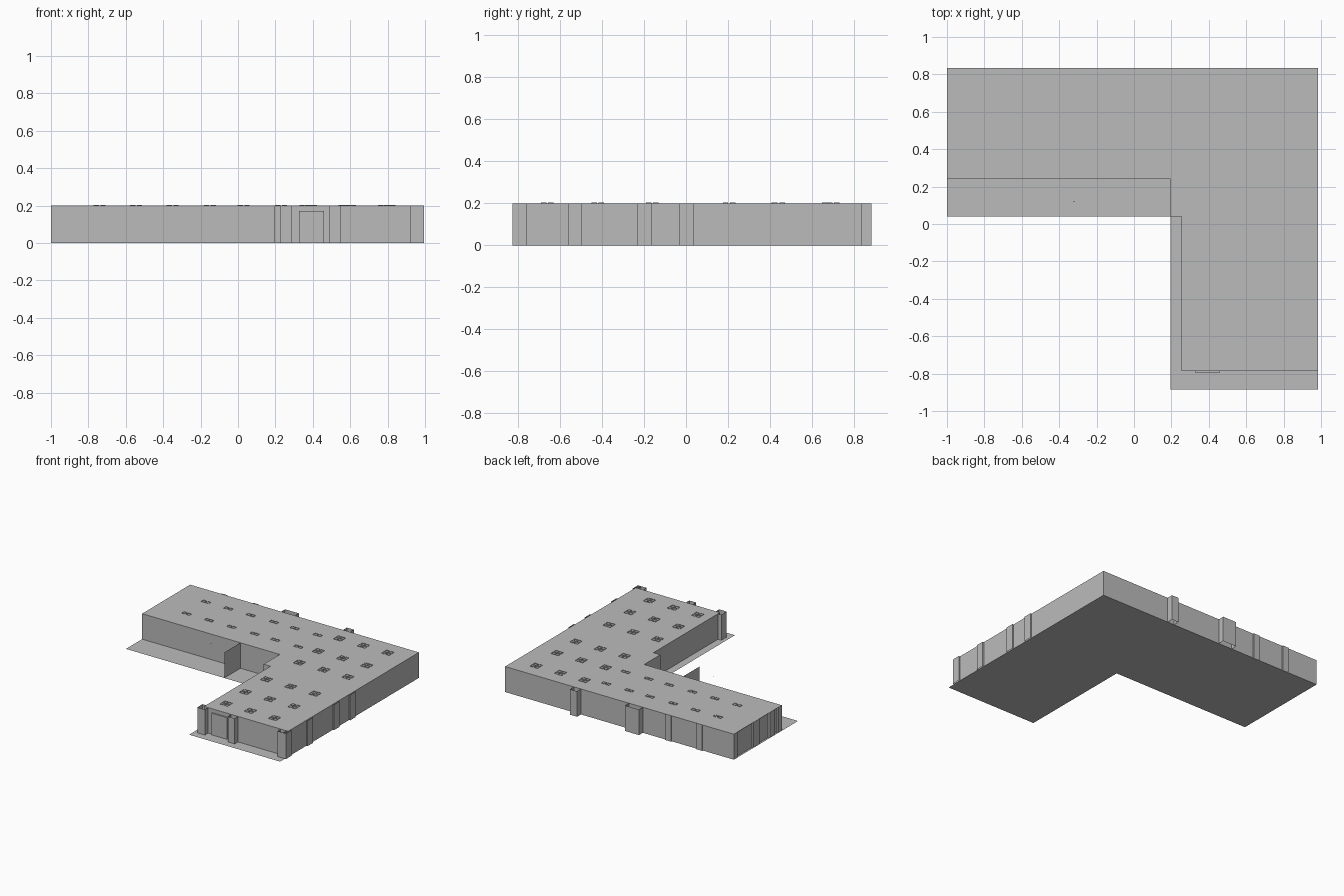
import bpy
import bmesh

cube = bpy.data.objects.get("Cube")
if cube:
    bpy.data.objects.remove(cube, do_unlink=True)

H = 0.20  # storey height

grey = bpy.data.materials.new("plain grey")
grey.use_nodes = True
COLOUR = (0.5, 0.5, 0.5, 1.0)
grey.diffuse_color = COLOUR
grey.node_tree.nodes["Principled BSDF"].inputs["Base Color"].default_value = COLOUR


def finish(name, bm):
    mesh = bpy.data.meshes.new(name)
    bm.to_mesh(mesh)
    bm.free()
    mesh.materials.append(grey)
    obj = bpy.data.objects.new(name, mesh)
    bpy.context.collection.objects.link(obj)
    return obj


def add_band(bm, points, z0, z1, closed=True):
    """Upright sheet following a path, open at top and bottom."""
    low = [bm.verts.new((x, y, z0)) for x, y in points]
    high = [bm.verts.new((x, y, z1)) for x, y in points]
    count = len(points) if closed else len(points) - 1
    for i in range(count):
        j = (i + 1) % len(points)
        bm.faces.new((low[i], low[j], high[j], high[i]))


def band(name, points, z0=0.0, z1=H, closed=True):
    bm = bmesh.new()
    add_band(bm, points, z0, z1, closed)
    return finish(name, bm)


def slab(name, points, z, up=True):
    bm = bmesh.new()
    face = bm.faces.new([bm.verts.new((x, y, z)) for x, y in points])
    face.normal_update()
    if (face.normal.z > 0) != up:
        face.normal_flip()
    return finish(name, bm)


def rect(x0, x1, y0, y1):
    return [(x0, y0), (x1, y0), (x1, y1), (x0, y1)]


# Floor: plain L, wider than the building on its inner and front sides
floor = [(-1, 0.04), (0.195, 0.04), (0.195, -0.885),
         (0.985, -0.885), (0.985, 0.835), (-1, 0.835)]
slab("floor", floor, 0.0, up=False)

# Roof: L with a small step at the inner corner
roof = [(-1, 0.24), (0.195, 0.24), (0.195, 0.04), (0.255, 0.04),
        (0.255, -0.785), (0.985, -0.785), (0.985, 0.835), (-1, 0.835)]
slab("roof", roof, H)

# Outer walls, slightly recessed at the far end of the arm
walls = [(max(x, -0.985), y) for x, y in roof]
band("outer_walls", walls)

# Screen wall standing across the outdoor strip
band("screen_wall", [(-0.147, 0.04), (-0.147, 0.24)], closed=False)

# Hollow pillars on the front, with the corner ones wrapping round
for i, (x0, x1) in enumerate([(0.225, 0.29), (0.49, 0.55), (0.92, 0.985)]):
    band(f"front_pillar_{i + 1}", rect(x0, x1, -0.826, -0.76))

# Hollow pillars on the back wall: two deep, two shallow
for i, (x0, x1, depth) in enumerate([(0.327, 0.387, 0.05), (-0.21, -0.09, 0.05),
                                     (-0.46, -0.41, 0.01), (-0.73, -0.68, 0.01)]):
    band(f"back_pillar_{i + 1}", rect(x0, x1, 0.82, 0.833 + depth))

# Shallow pillars along the long side wall
for i, y in enumerate([-0.826, -0.56, -0.23, -0.03]):
    band(f"side_pillar_{i + 1}", rect(0.97, 0.995, y, y + 0.066))

# Shallow pillars on the end of the arm
for i, (y0, y1) in enumerate([(0.24, 0.28), (0.33, 0.39), (0.52, 0.59), (0.79, 0.835)]):
    band(f"end_pillar_{i + 1}", rect(-1.0, -0.975, y0, y1))

# Front door with its surround
slab("door_head", rect(0.325, 0.46, -0.795, -0.785), 0.17)
band("door", [(0.325, -0.785), (0.325, -0.795), (0.46, -0.795), (0.46, -0.785)],
     0.0, 0.17, closed=False)


# Ceiling light frames: open trays whose rims just clear the roof
def light(name, cx, cy, rows):
    bm = bmesh.new()
    for i in range(2):
        for j in range(rows):
            x = cx + (i - 0.5) * 0.036
            y = cy + (j - (rows - 1) / 2) * 0.034
            add_band(bm, rect(x - 0.014, x + 0.014, y - 0.013, y + 0.013), H - 0.006, H + 0.003)
    return finish(name, bm)


for y in (-0.66, -0.42, -0.16, 0.205, 0.44, 0.70):
    for x in (0.36, 0.57, 0.78):
        shift = 0.03 if y > 0 else 0.0
        light("large_light", x + shift, y, 2)

for y in (0.42, 0.66):
    for x in (-0.74, -0.545, -0.35, -0.15, 0.03, 0.23):
        light("small_light", x, y, 1)

# Tiny lamp over the outdoor strip
slab("outdoor_lamp", rect(-0.324, -0.317, 0.117, 0.124), 0.195)
